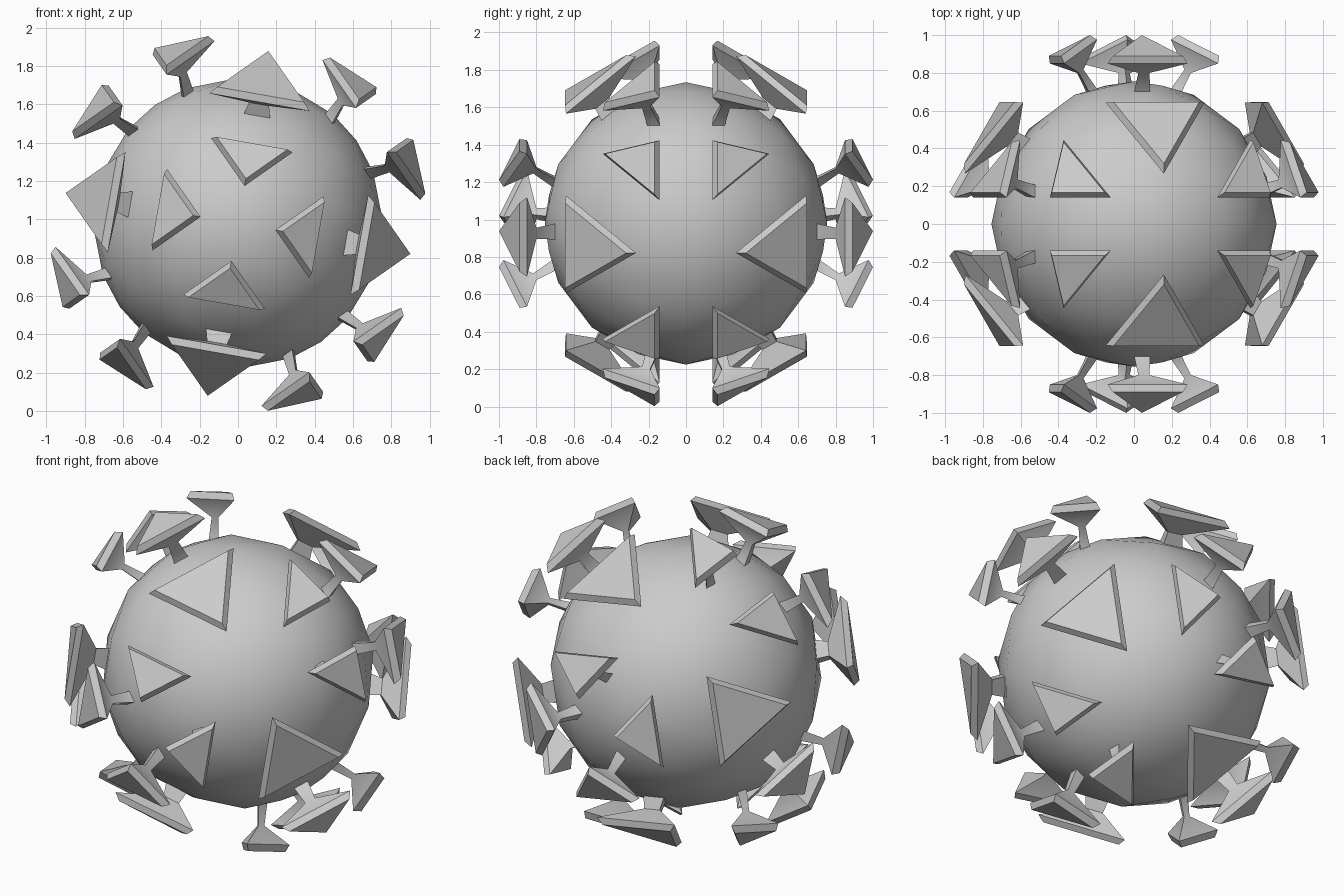
import bpy, bmesh, math
from itertools import product
from mathutils import Vector, Matrix

if "Cube" in bpy.data.objects:
    bpy.data.objects.remove(bpy.data.objects["Cube"])

FRAME = Matrix.Translation((0, 0, 0.979)) @ Matrix.Rotation(math.radians(-35), 4, 'Y')


def make_object(name, bm, angle):
    bmesh.ops.recalc_face_normals(bm, faces=bm.faces[:])
    me = bpy.data.meshes.new(name)
    bm.transform(FRAME)
    bm.to_mesh(me)
    bm.free()
    ob = bpy.data.objects.new(name, me)
    bpy.context.collection.objects.link(ob)
    bpy.ops.object.select_all(action='DESELECT')
    ob.select_set(True)
    bpy.context.view_layer.objects.active = ob
    bpy.ops.object.shade_smooth_by_angle(angle=math.radians(angle))


def add_spike(bm, tri, center, size, rings):
    """Loft triangles along the normal; rings = (offset from rim, scale)."""
    mid = sum(tri, Vector()) / 3
    n = (tri[1] - tri[0]).cross(tri[2] - tri[0]).normalized()
    if n.dot(mid) < 0:
        n = -n
    loops = [[bm.verts.new(center + n * d + (p - mid) * size * k) for p in tri]
             for d, k in rings]
    for a, b in zip(loops, loops[1:]):
        for i in range(3):
            j = (i + 1) % 3
            bm.faces.new((a[i], a[j], b[j], b[i]))
    bm.faces.new(loops[0])
    bm.faces.new(loops[-1])


# Core ball: subdivided octahedron pushed out to a sphere
bm = bmesh.new()
axis = [bm.verts.new(v) for v in
        ((1, 0, 0), (0, 1, 0), (-1, 0, 0), (0, -1, 0), (0, 0, 1), (0, 0, -1))]
for i in range(4):
    j = (i + 1) % 4
    bm.faces.new((axis[i], axis[j], axis[4]))
    bm.faces.new((axis[j], axis[i], axis[5]))
bmesh.ops.subdivide_edges(bm, edges=bm.edges[:], cuts=4, use_grid_fill=True)
for v in bm.verts:
    v.co = v.co.normalized() * 0.755
make_object("core_ball", bm, 60)

# Spikes: one large and three small for each octant
large, small = bmesh.new(), bmesh.new()
LARGE_RINGS = [(-0.18, 0.27), (-0.10, 0.2), (0, 1), (0.035, 0.87)]
SMALL_RINGS = [(-0.25, 0.22), (-0.10, 0.14), (0, 1), (0.04, 0.87)]
for signs in product((1, -1), repeat=3):
    corners = [Vector([signs[k] if k == i else 0 for k in range(3)]) for i in range(3)]
    mids = [(corners[i] + corners[(i + 1) % 3]).normalized() for i in range(3)]
    add_spike(large, mids, sum(corners, Vector()) * 0.517, 0.53, LARGE_RINGS)
    for i in range(3):
        center = Vector([signs[k] * (0.892 if k == i else 0.242) for k in range(3)])
        add_spike(small, [corners[i], mids[i], mids[i - 1]], center, 0.431, SMALL_RINGS)
make_object("large_spikes", large, 50)
make_object("small_spikes", small, 50)
